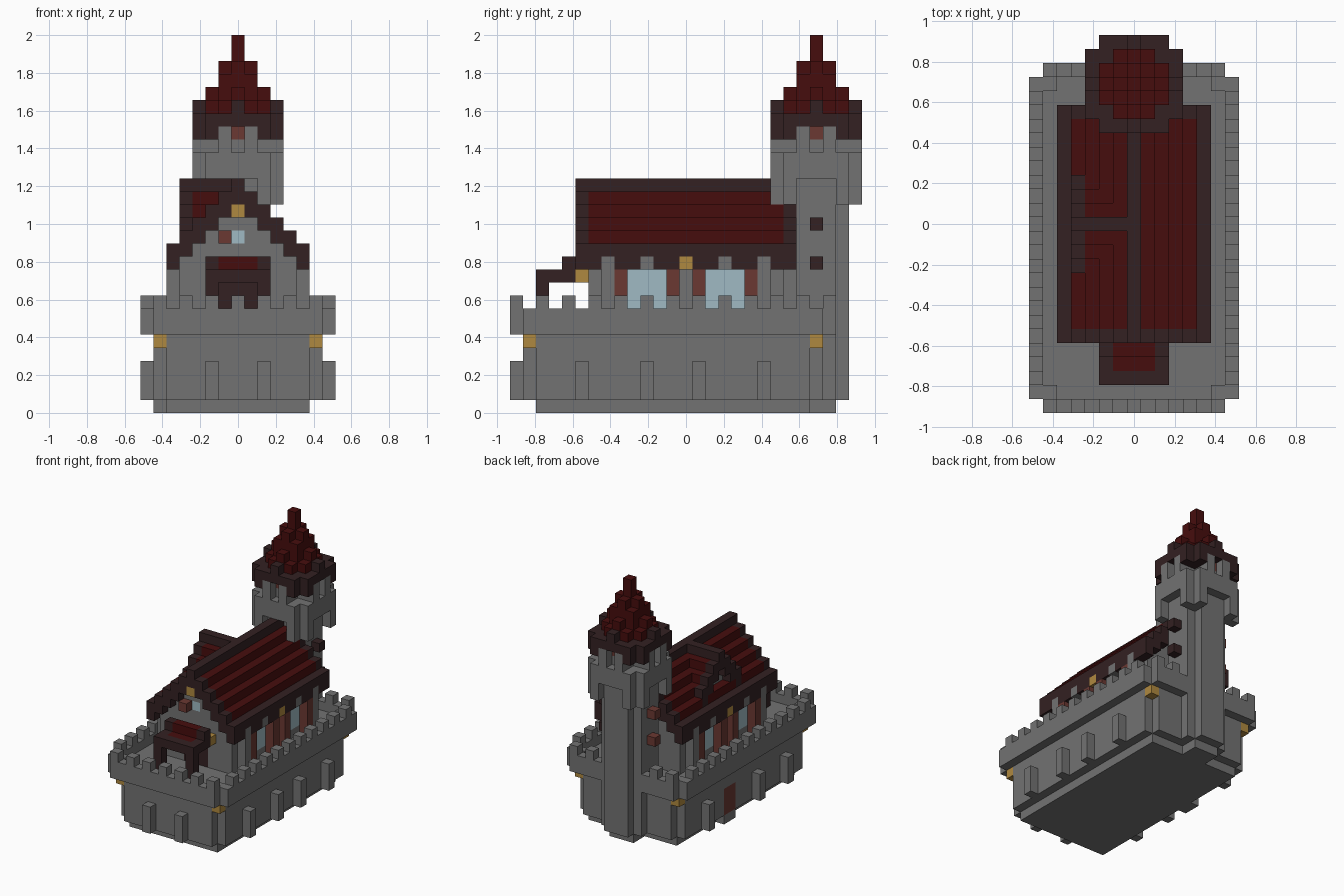
import bpy
import bmesh
from mathutils import Vector

if "Cube" in bpy.data.objects:
    bpy.data.objects.remove(bpy.data.objects["Cube"])

U = 2 / 29  # edge length of one block
PALETTE = {
    "stone_grey": (0.17, 0.17, 0.17),
    "dark_timber": (0.033, 0.015, 0.016),
    "roof_red": (0.062, 0.004, 0.004),
    "brown_wood": (0.145, 0.04, 0.032),
    "lantern_gold": (0.43, 0.25, 0.05),
    "window_blue": (0.35, 0.49, 0.55),
}
GREY, DARK, RED, BROWN, GOLD, BLUE = range(6)
materials = []
for name, rgb in PALETTE.items():
    mat = bpy.data.materials.new(name)
    mat.use_nodes = True
    mat.diffuse_color = (*rgb, 1)
    bsdf = mat.node_tree.nodes["Principled BSDF"]
    bsdf.inputs["Base Color"].default_value = (*rgb, 1)
    bsdf.inputs["Roughness"].default_value = 0.9
    materials.append(mat)

grid = {}  # block position -> (part, colour)


def box(part, colour, xs, ys, zs, cut=0):
    """Fill a block range; cut trims the four upright corners."""
    for x in range(xs[0], xs[1] + 1):
        for y in range(ys[0], ys[1] + 1):
            inset = min(x - xs[0], xs[1] - x) + min(y - ys[0], ys[1] - y)
            if inset >= cut:
                for z in range(zs[0], zs[1] + 1):
                    grid[x, y, z] = (part, colour)


def block(part, colour, x, y, z, top=None):
    box(part, colour, (x, x), (y, y), (z, z if top is None else top))


def clear(xs, ys, zs):
    for x in range(xs[0], xs[1] + 1):
        for y in range(ys[0], ys[1] + 1):
            for z in range(zs[0], zs[1] + 1):
                grid.pop((x, y, z), None)


# Fortified base, overhanging parapet and battlements
box("foundation", GREY, (-5, 5), (-11, 9), (0, 0))
box("castle_base", GREY, (-6, 6), (-12, 10), (1, 5), 1)
box("parapet", GREY, (-7, 7), (-13, 11), (6, 7), 1)
clear((-6, 6), (-12, 10), (7, 7))
for sx in (-1, 1):
    for x, y in ((6, -12), (6, 10)):
        block("corner_lantern", GOLD, sx * x, y, 5)
        block("parapet", GREY, sx * x, y, 7)
    for y in range(-11, 11, 2):
        block("battlement", GREY, sx * 7, y, 8)
    block("front_buttress", GREY, sx * 2, -13, 1, 3)
    for y in (-8, -3, 1, 6):
        if sx > 0 or y != 1:
            block("side_buttress", GREY, sx * 7, y, 1, 3)
for x in range(-6, 7, 2):
    for y in (-13, 11):
        block("battlement", GREY, x, y, 8)

# Small side door with its step
box("side_door", BROWN, (-6, -6), (1, 2), (1, 3))
box("door_step", GREY, (-6, -6), (1, 2), (0, 0))

# Hall walls, solid up to the underside of the roof
for x in range(-4, 5):
    for y in range(-7, 8):
        top = 15 - abs(x)
        if -4 < x < 0:
            top = max(top, 15 - abs(y))
        block("hall_walls", GREY, x, y, 7, top)

# Main gable roof and the cross gable on the right
for x in range(-5, 6):
    for y in range(-8, 9):
        top = 17 - abs(x)
        edge = abs(x) in (0, 5) or abs(y) == 8
        block("main_roof", DARK if edge else RED, x, y, top - 1, top)
        if -4 <= x < 0 and abs(y) < abs(x):
            cross = 17 - abs(y)
            if x > -4:
                block("cross_gable", GREY, x, y, top - 1, cross - 2)
            trim = y == 0 or x == -4
            block("cross_gable", DARK if trim else RED, x, y, cross - 1, cross)

# Side windows, timber posts and eave brackets
for s in (-1, 1):
    for sy in (-1, 1):
        box("side_window", BLUE, (s * 4, s * 4), sorted((sy * 2, sy * 4)), (8, 10))
        for y in (1, 5):
            block("timber_post", BROWN, s * 5, sy * y, 7, 10)
        block("eave_bracket", GREY, s * 5, sy * 3, 11)
        block("eave_post", GREY, s * 5, sy * 6, 7, 11)
    block("eave_lantern", GOLD, s * 5, 0, 11)

# Front gable details
block("gable_lantern", GOLD, 0, -8, 15)
block("gable_window", BLUE, 0, -7, 13)
block("gable_shutter", BROWN, -1, -8, 13)

# Open porch with a small lean-to roof
box("front_door", DARK, (-1, 1), (-7, -7), (7, 9))
for s in (-1, 1):
    block("porch_post", DARK, s * 2, -11, 7, 9)
    block("porch_lantern", GOLD, s * 2, -8, 10)
box("porch_roof", DARK, (-2, 2), (-11, -9), (10, 10))
box("porch_roof", DARK, (-2, 2), (-9, -9), (11, 11))
box("porch_roof", RED, (-1, 1), (-10, -10), (10, 10))
box("porch_roof", RED, (-1, 1), (-9, -9), (11, 11))

# Tower shaft and its slit shutters
TY = 10


def tower(part, colour, r, z0, z1, cut=1):
    box(part, colour, (-r, r), (TY - r, TY + r), (z0, z1), cut)


def around(part, colour, a, b, z0, z1):
    """Repeat a block column at offset (a, b) on all four tower sides."""
    for p, q in ((a, b), (-a, b), (a, -b), (-a, -b), (b, a), (b, -a), (-b, a), (-b, -a)):
        block(part, colour, p, TY + q, z0, z1)


box("tower_foot", GREY, (-1, 1), (8, 11), (0, 0))
tower("tower_shaft", GREY, 2, 1, 21)
for z in (11, 14):
    block("tower_shutter", DARK, 3, TY, z)
    block("tower_shutter", BROWN, -3, TY, z)

# Tower head with corbels, battlements and openings
tower("tower_head", GREY, 3, 18, 19)
around("tower_corbel", GREY, 3, 2, 16, 17)
around("tower_corbel", GREY, 2, 2, 16, 19)
around("tower_battlement", GREY, 3, 1, 20, 21)
around("tower_opening", BROWN, 2, 0, 21, 21)

# Tower eaves and stepped spire
around("tower_eaves", DARK, 3, 2, 21, 21)
around("tower_eaves", DARK, 2, 2, 21, 21)
tower("tower_eaves", DARK, 3, 22, 22)
around("eave_peak", DARK, 3, 0, 23, 23)
tower("spire", RED, 2, 23, 23)
tower("spire", RED, 1, 24, 25, 0)
around("spire", RED, 2, 0, 24, 24)
tower("spire", RED, 1, 26, 26)
block("spire", RED, 0, TY, 27, 28)

# Turn the blocks of each part into a mesh of its exposed faces
AXES = [Vector(v) for v in ((1, 0, 0), (0, 1, 0), (0, 0, 1))]
parts = {}
for cell, (part, colour) in grid.items():
    parts.setdefault(part, []).append((cell, colour))
for part, cells in parts.items():
    bm = bmesh.new()
    used = sorted({colour for _, colour in cells})
    for cell, colour in cells:
        centre = Vector(cell) + AXES[2] / 2
        for i in range(3):
            for s in (-1, 1):
                n = AXES[i] * s
                if tuple(int(c) for c in Vector(cell) + n) in grid:
                    continue
                a, b = AXES[(i + 1) % 3] / 2, AXES[(i + 2) % 3] / 2 * s
                mid = centre + n / 2
                corners = (mid - a - b, mid + a - b, mid + a + b, mid - a + b)
                face = bm.faces.new([bm.verts.new(c * U) for c in corners])
                face.material_index = used.index(colour)
    bmesh.ops.remove_doubles(bm, verts=bm.verts, dist=U / 100)
    mesh = bpy.data.meshes.new(part)
    bm.to_mesh(mesh)
    bm.free()
    for colour in used:
        mesh.materials.append(materials[colour])
    bpy.context.collection.objects.link(bpy.data.objects.new(part, mesh))
